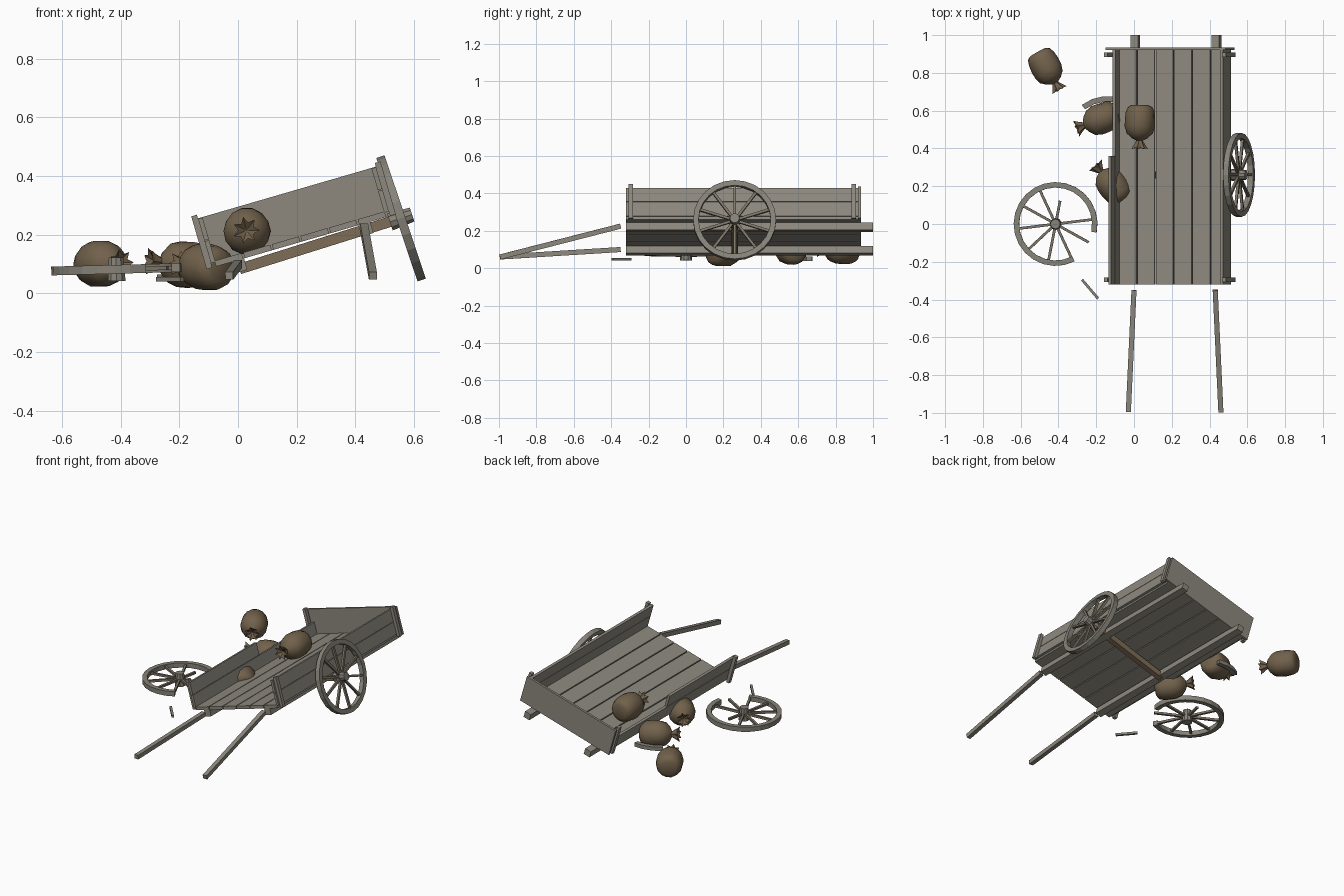
import bpy, bmesh, math, random
from mathutils import Matrix, Vector

random.seed(4)
cube = bpy.data.objects.get("Cube")
if cube:
    bpy.data.objects.remove(cube, do_unlink=True)


def material(name, rgb):
    m = bpy.data.materials.new(name)
    m.use_nodes = True
    m.diffuse_color = (*rgb, 1)
    m.node_tree.nodes["Principled BSDF"].inputs["Base Color"].default_value = (*rgb, 1)
    return m


GRAY = material("weathered gray wood", (0.27, 0.25, 0.21))
RIM = material("wheel gray wood", (0.24, 0.225, 0.19))
SPOKE = material("spoke wood", (0.21, 0.18, 0.135))
BROWN = material("brown axle wood", (0.21, 0.155, 0.095))
SACK = material("brown sackcloth", (0.165, 0.12, 0.07))


def make(name, bm, mat, matrix=Matrix()):
    bmesh.ops.recalc_face_normals(bm, faces=bm.faces)
    mesh = bpy.data.meshes.new(name)
    bm.to_mesh(mesh)
    bm.free()
    mesh.materials.append(mat)
    ob = bpy.data.objects.new(name, mesh)
    bpy.context.collection.objects.link(ob)
    ob.matrix_world = matrix
    return ob


def box(name, lo, hi, mat, matrix=Matrix()):
    lo, hi = Vector(lo), Vector(hi)
    bm = bmesh.new()
    bmesh.ops.create_cube(bm, size=1)
    for v in bm.verts:
        v.co = Vector((a * b for a, b in zip(v.co, hi - lo))) + (lo + hi) / 2
    return make(name, bm, mat, matrix)


def pole(name, start, end, width, mat, parent=Matrix()):
    start, end = Vector(start), Vector(end)
    turn = (end - start).to_track_quat('Y', 'Z').to_matrix().to_4x4()
    w = width / 2
    return box(name, (-w, 0, -w), (w, (end - start).length, w), mat,
               parent @ Matrix.Translation(start) @ turn)


# Rectangular-section curved rim in the local XY plane
def rim(name, start, end, matrix, outer=0.222, inner=0.193, half=0.015):
    bm = bmesh.new()
    closed = end - start >= 360
    steps = max(3, round((end - start) / 15))
    rings = []
    for i in range(steps if closed else steps + 1):
        a = math.radians(start + (end - start) * i / steps)
        rings.append([bm.verts.new((r * math.cos(a), r * math.sin(a), z))
                      for r, z in ((inner, -half), (outer, -half), (outer, half), (inner, half))])
    for i in range(steps):
        p, q = rings[i], rings[(i + 1) % len(rings)]
        for k in range(4):
            bm.faces.new((p[k], p[k - 1], q[k - 1], q[k]))
    if not closed:
        bm.faces.new(rings[0])
        bm.faces.new(rings[-1])
    return make(name, bm, RIM, matrix)


def wheel(name, matrix, start, end, spokes):
    rim(name + "_rim", start, end, matrix)
    bm = bmesh.new()
    bmesh.ops.create_cone(bm, cap_ends=True, segments=10, radius1=0.032, radius2=0.026, depth=0.08)
    make(name + "_hub", bm, RIM, matrix)
    for angle, length in spokes:
        a = math.radians(angle)
        d = Vector((math.cos(a), math.sin(a), 0))
        pole(name + "_spoke", d * 0.02, d * length, 0.014, SPOKE, matrix)


# Tilted cart body: local x across, y along, z up from the floor surface
TILT = math.radians(16.2)
CART = Matrix.Translation((0.21, 0, 0.195)) @ Matrix.Rotation(-TILT, 4, 'Y')
BACK, FRONT = 0.92, -0.32

# Floor planks
COUNT, HALF = 6, 0.305
pitch = 2 * HALF / COUNT
for i in range(COUNT):
    x = -HALF + i * pitch
    box("floor_plank", (x + 0.003, FRONT, -0.02), (x + pitch - 0.003, BACK, 0), GRAY, CART)

# Side walls of two planks with end posts; the right upper plank is broken short
for side, label in ((-1, "right"), (1, "left")):
    inner, mid, outer = side * 0.3, side * 0.316, side * 0.336
    for level in range(2):
        stop = 0.36 if side < 0 and level else BACK
        z = level * 0.08
        box(label + "_wall_plank", (min(inner, mid), FRONT, z - 0.004),
            (max(inner, mid), stop, z + 0.073), GRAY, CART)
    for y in (FRONT + 0.012, BACK - 0.035):
        box(label + "_wall_post", (min(mid, outer), y, -0.02),
            (max(mid, outer), y + 0.024, 0.168), GRAY, CART)
    # Long beams below the floor
    box(label + "_floor_beam", (side * 0.224 - 0.021, FRONT, -0.06),
        (side * 0.224 + 0.021, 1.0, -0.02), GRAY, CART)

# Tailboard
box("tailboard", (-0.33, BACK, -0.02), (0.33, BACK + 0.015, 0.155), GRAY, CART)

# Snapped shafts
pole("right_shaft", (0.0, -0.35, 0.1), (-0.03, -0.995, 0.06), 0.027, GRAY)
pole("left_shaft", (0.43, -0.35, 0.225), (0.46, -0.995, 0.06), 0.027, GRAY)

# Axle
pole("axle", (0.005, 0.26, 0.083), (0.556, 0.26, 0.256), 0.036, BROWN)

# Mounted wheel
mounted = (Matrix.Translation((0.556, 0.26, 0.256)) @ Matrix.Rotation(math.radians(-18.5), 4, 'Y')
           @ Matrix.Rotation(math.pi / 2, 4, 'Y'))
wheel("mounted_wheel", mounted, 0, 360, [(i * 36, 0.2) for i in range(10)])

# Broken wheel lying flat, with a gap in its rim and short spokes
fallen = Matrix.Translation((-0.415, 0, 0.082)) @ Matrix.Rotation(math.radians(-1.5), 4, 'Y')
stubs = {79: 0.125, 331: 0.2}
wheel("broken_wheel", fallen, -12, 297,
      [(a, stubs.get(a, 0.2)) for a in range(7, 360, 36) if a != 43])
rim("rim_fragment", 80, 128, Matrix.Translation((-0.14, 0.455, 0.052)), half=0.012)
pole("loose_spoke", (-0.275, -0.295, 0.048), (-0.19, -0.395, 0.048), 0.014, RIM)


# Tied sacks: turned body with a ruffled neck
PROFILE = ((0.045, 0), (0.066, 0.012), (0.076, 0.04), (0.08, 0.08), (0.079, 0.115),
           (0.068, 0.15), (0.042, 0.175), (0.017, 0.188), (0.026, 0.208), (0.037, 0.228))


def sack(name, base, tip):
    base, tip = Vector(base), Vector(tip)
    bm = bmesh.new()
    n = 14
    rings = []
    for r, h in PROFILE:
        ring = []
        for k in range(n):
            a = 2 * math.pi * k / n
            ruffle = 0.25 * (-1) ** k if h > 0.2 else random.uniform(-0.02, 0.02)
            rr = r * (1 + ruffle)
            ring.append(bm.verts.new((rr * math.cos(a), rr * math.sin(a), h + 0.02 * max(ruffle, 0))))
        rings.append(ring)
    for p, q in zip(rings, rings[1:]):
        for k in range(n):
            bm.faces.new((p[k - 1], p[k], q[k], q[k - 1]))
    bm.faces.new(rings[0])
    centre = bm.verts.new((0, 0, 0.205))
    for k in range(n):
        bm.faces.new((rings[-1][k - 1], rings[-1][k], centre))
    turn = (tip - base).to_track_quat('Z', 'Y').to_matrix().to_4x4()
    ob = make(name, bm, SACK, Matrix.Translation(base) @ turn)
    bpy.ops.object.select_all(action='DESELECT')
    ob.select_set(True)
    bpy.context.view_layer.objects.active = ob
    bpy.ops.object.shade_smooth_by_angle(angle=math.radians(50))


sack("far_sack", (-0.51, 0.91, 0.098), (-0.395, 0.705, 0.105))
sack("middle_sack", (-0.09, 0.59, 0.09), (-0.31, 0.505, 0.11))
sack("near_sack", (-0.055, 0.135, 0.083), (-0.205, 0.315, 0.1))
sack("bed_sack", (0.033, 0.63, 0.21), (0.028, 0.395, 0.215))
